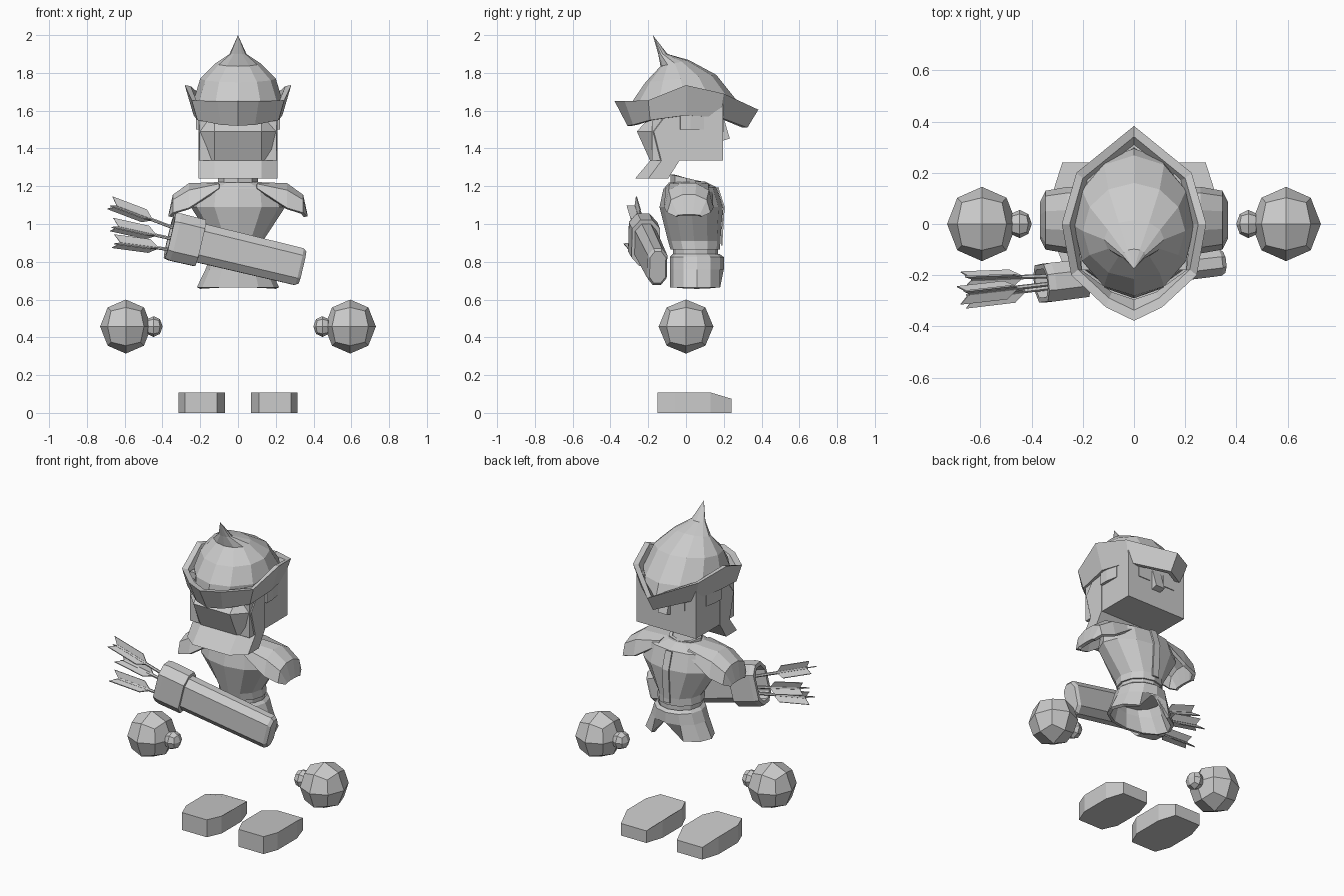
import bpy, bmesh, math
from mathutils import Vector

cube = bpy.data.objects.get("Cube")
if cube:
    bpy.data.objects.remove(cube)

grey = bpy.data.materials.new("plain_grey")
grey.use_nodes = True
COL = (0.6, 0.6, 0.6, 1)
grey.diffuse_color = COL
grey.node_tree.nodes["Principled BSDF"].inputs["Base Color"].default_value = COL


def finish(name, bm, thick=0, offset=-1):
    bmesh.ops.remove_doubles(bm, verts=bm.verts[:], dist=0.0005)
    bmesh.ops.recalc_face_normals(bm, faces=bm.faces[:])
    me = bpy.data.meshes.new(name)
    bm.to_mesh(me)
    bm.free()
    me.materials.append(grey)
    ob = bpy.data.objects.new(name, me)
    bpy.context.collection.objects.link(ob)
    if thick:
        m = ob.modifiers.new("thickness", "SOLIDIFY")
        m.thickness, m.offset = thick, offset
    return ob


def loft(name, rings, bottom=True, top=True, closed=True, thick=0, offset=-1):
    """Skin a row of point rings into one mesh."""
    bm = bmesh.new()
    vs = [[bm.verts.new(p) for p in r] for r in rings]
    n = len(vs[0])
    for a, b in zip(vs, vs[1:]):
        for i in range(n if closed else n - 1):
            j = (i + 1) % n
            bm.faces.new((a[i], a[j], b[j], b[i]))
    if bottom:
        bm.faces.new(vs[0][::-1])
    if top:
        bm.faces.new(vs[-1])
    return finish(name, bm, thick, offset)


def ring(rx, yb, zb, yf, zf, n=12):
    """Ellipse from back to front, with its own height at each end."""
    pts = []
    for i in range(n):
        a = 2 * math.pi * i / n
        s = math.sin(a)
        pts.append((rx * math.cos(a), (yb + yf) / 2 + (yf - yb) / 2 * s,
                    (zb + zf) / 2 + (zf - zb) / 2 * s))
    return pts


def box(name, x0, x1, y0, y1, z0, z1):
    return loft(name, [[(x0, y0, z), (x1, y0, z), (x1, y1, z), (x0, y1, z)] for z in (z0, z1)])


def mirror_ring(half):
    """Complete a ring given its +x half, running front to back."""
    return half + [(-x, y, z) for x, y, z in reversed(half) if x > 0.0001]


# Head, eyes and nose (the face looks along +y)
box("head", -0.205, 0.205, -0.18, 0.195, 1.335, 1.64)
for s, side in ((1, "left"), (-1, "right")):
    box(side + "_eye", *sorted((s * 0.05, s * 0.13)), 0.19, 0.2, 1.49, 1.56)
    # Ear: thick at the back, tapering to the cheek
    loft(side + "_ear", [[(s * x, y, z) for x, y in
         ((0.19, -0.035), (0.222, -0.03), (0.222, 0.025), (0.208, 0.095), (0.19, 0.095))]
         for z in (1.5, 1.58)])
loft("nose", [[(x, 0.19, 1.44), (x, 0.232, 1.452), (x, 0.2, 1.56), (x, 0.19, 1.56)]
              for x in (-0.03, 0.03)])

# Hair hanging down the back of the head
loft("hair", [mirror_ring([(0.21, f, z), (0.21, m, z), (0.125, b, z)]) for z, f, m, b in
     ((1.24, -0.095, -0.2, -0.27), (1.335, -0.035, -0.13, -0.19),
      (1.49, -0.035, -0.17, -0.26), (1.61, -0.035, -0.08, -0.15))])

# Hat: flared brim and dome ending in a spike that curls back
low = [(0, .325, 1.51), (.19, .18, 1.565), (.235, 0, 1.575), (.215, -.19, 1.55), (.09, -.28, 1.525), (0, -.31, 1.52)]
high = [(0, .383, 1.605), (.225, .2, 1.69), (.282, 0, 1.735), (.245, -.2, 1.655), (.11, -.325, 1.65), (0, -.378, 1.65)]


def scaled(pts, k, dz):
    return mirror_ring([(x * k, y * k, z + dz) for x, y, z in pts])


loft("hat_brim", [scaled(low, .9, .06), scaled(low, .92, 0), scaled(low, 1, 0),
                  scaled(high, 1, 0), scaled(high, .89, -.005), scaled(low, .95, .07)],
     bottom=False, top=False)
loft("hat_dome", [ring(.222, -.29, 1.585, .295, 1.58), ring(.235, -.28, 1.655, .268, 1.655),
                  ring(.2, -.215, 1.75, .16, 1.79), ring(.118, -.135, 1.835, .015, 1.868),
                  ring(.045, -.147, 1.9, -.098, 1.9), ring(.0001, -.176, 2, -.1758, 2)],
     bottom=False, top=False)

# Torso, front placket, waistband, collar
loft("torso", [ring(.135, -.082, .865, .18, .865), ring(.132, -.095, .91, .182, .91),
               ring(.25, -.14, 1.09, .195, 1.09), ring(.235, -.12, 1.185, .16, 1.195),
               ring(.11, -.09, 1.22, .1, 1.225)])
loft("placket", [[(-.022, y, z), (.022, y, z)] for y, z in
                 ((.19, .885), (.189, .91), (.2, 1.09), (.167, 1.195))],
     bottom=False, top=False, closed=False, thick=.009, offset=0)
loft("waist", [ring(.125, -.07, .8, .17, .8), ring(.125, -.07, .88, .17, .88)])
loft("collar", [ring(.105, -.082, 1.19, .085, 1.19, 8), ring(.105, -.082, 1.262, .085, 1.225, 8)],
     bottom=False, top=False, thick=.02)

# Shorts, split at the front
hem = ring(.218, -.085, .665, .2, .665)
hem[3] = (0, .175, .785)
loft("shorts", [hem, ring(.172, -.085, .76, .2, .76), ring(.148, -.085, .825, .2, .825),
                ring(.13, -.07, .84, .18, .84)], bottom=False, top=False, thick=.02)

# Shoulder caps: arched sheets drooping outwards
for s, side in ((1, "left"), (-1, "right")):
    rows = []
    for x, top, low_z, w in ((.1, 1.222, 1.19, .125), (.26, 1.216, 1.085, .13),
                             (.345, 1.155, 1.06, .115), (.368, 1.05, 1.04, .07)):
        mid = top * .72 + low_z * .28
        rows.append([(s * x, .015 + w * k, z) for k, z in
                     ((-1, low_z), (-.82, mid), (-.3, top), (.3, top), (.82, mid), (1, low_z))])
    loft(side + "_shoulder_cap", rows, bottom=False, top=False, closed=False, thick=.02)

# Hands with thumbs: cubes divided once and rounded
def ball(name, c, r):
    bm = bmesh.new()
    bmesh.ops.create_cube(bm, size=2)
    bmesh.ops.subdivide_edges(bm, edges=bm.edges[:], cuts=1, use_grid_fill=True)
    for v in bm.verts:
        n = v.co.normalized()
        v.co = [c[i] + n[i] * r[i] for i in range(3)]
    finish(name, bm)


for s, side in ((1, "left"), (-1, "right")):
    ball(side + "_hand", (s * .594, 0, .457), (.136, .145, .143))
    ball(side + "_thumb", (s * .447, 0, .457), (.048, .055, .055))
    # Feet: long eight-sided blocks with sloping toes
    plan = [(.11, -.15), (.28, -.15), (.315, -.06), (.315, .13),
            (.28, .24), (.105, .24), (.07, .13), (.07, -.06)]
    loft(side + "_foot", [[(s * x, y, 0) for x, y in plan],
                          [(s * x, y, .075 if y > .2 else .108) for x, y in plan]])

# Quiver slung across the back
A, B = Vector((-.362, -.232, .938)), Vector((.34, -.15, .77))
axis = (B - A).normalized()
up = (Vector((0, 0, 1)) - axis * axis.z).normalized()
out = axis.cross(up)


def section(t, h, d):
    """Chamfered oblong across the quiver axis."""
    c = A.lerp(B, t)
    return [c + up * h * u + out * d * v for u, v in
            ((1, .42), (.62, 1), (-.62, 1), (-1, .42), (-1, -.42), (-.62, -1), (.62, -1), (1, -.42))]


loft("quiver_body", [section(.2, .104, .058), section(.975, .1, .052), section(1, .086, .042)])
loft("quiver_collar", [section(.1, .1, .055), section(0, .1, .055), section(0, .122, .073),
                       section(.04, .128, .076), section(.23, .126, .074), section(.23, .1, .055)])

# Arrows with three swept vanes each
arrows = [((-.645, -.27, 1.095), (-.25, -.225, .945)),
          ((-.635, -.215, .985), (-.25, -.2, .9)),
          ((-.625, -.285, .9), (-.25, -.24, .85))]
for k, (e, f) in enumerate(arrows, 1):
    e, f = Vector(e), Vector(f)
    d = (f - e).normalized()
    u = d.orthogonal().normalized()
    w = d.cross(u)
    loft("arrow_shaft_%d" % k, [[p + (u * math.cos(a) + w * math.sin(a)) * .009 for a in
         [i * math.pi / 3 for i in range(6)]] for p in (e, f)])
    bm = bmesh.new()
    for i in range(3):
        a = i * 2 * math.pi / 3 + .5
        r = u * math.cos(a) + w * math.sin(a)
        bm.faces.new([bm.verts.new(e + d * t + r * h) for t, h in
                      ((.0, .004), (.205, .004), (.16, .042), (-.035, .042))])
    finish("arrow_vanes_%d" % k, bm, thick=.006, offset=0)
